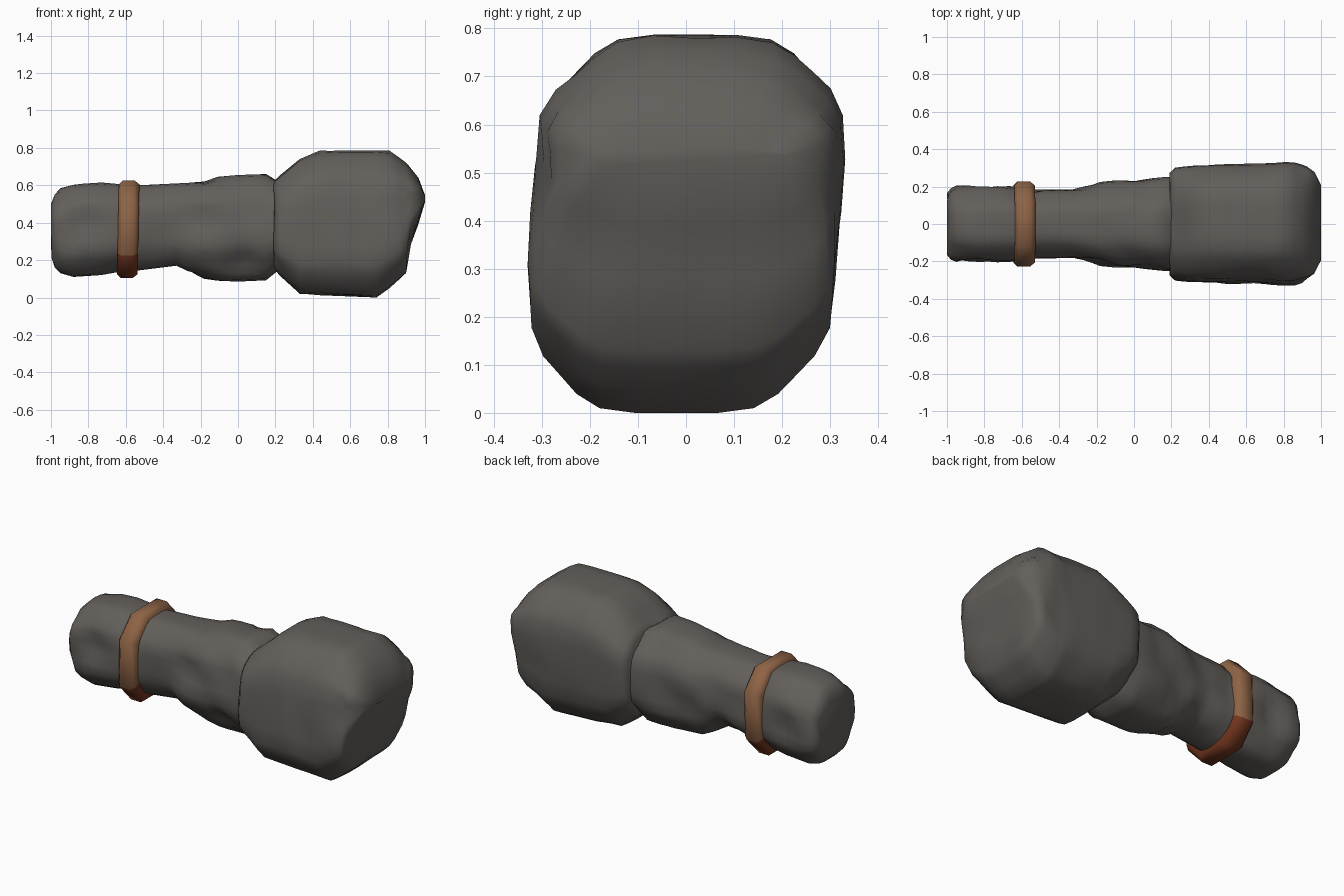
import bpy, bmesh, math
from mathutils import Vector, noise

if "Cube" in bpy.data.objects:
    bpy.data.objects.remove(bpy.data.objects["Cube"])


def material(name, rgb):
    m = bpy.data.materials.new(name)
    m.diffuse_color = (*rgb, 1)
    m.use_nodes = True
    m.node_tree.nodes["Principled BSDF"].inputs["Base Color"].default_value = m.diffuse_color
    return m


stone = material("dark stone", (0.125, 0.115, 0.105))
leather = material("tan leather", (0.27, 0.125, 0.06))
red_leather = material("dark red leather", (0.17, 0.036, 0.013))


def octagon(hy, hz, cut_y, cut_z, per_edge):
    """Chamfered rectangle outline, each of its 8 edges split into per_edge pieces."""
    cy, cz = hy * cut_y, hz * cut_z
    c = [(hy, -hz + cz), (hy, hz - cz), (hy - cy, hz), (-hy + cy, hz),
         (-hy, hz - cz), (-hy, -hz + cz), (-hy + cy, -hz), (hy - cy, -hz)]
    pts = []
    for i in range(8):
        a, b = Vector(c[i]), Vector(c[(i + 1) % 8])
        pts += [a.lerp(b, k / per_edge) for k in range(per_edge)]
    n = len(pts)
    if per_edge > 1:  # soften the corners
        pts = [pts[i] * 0.5 + (pts[i - 1] + pts[(i + 1) % n]) * 0.25 for i in range(n)]
    return pts


def finish(bm, name, mats, angle):
    bmesh.ops.recalc_face_normals(bm, faces=bm.faces)
    me = bpy.data.meshes.new(name)
    bm.to_mesh(me)
    bm.free()
    ob = bpy.data.objects.new(name, me)
    bpy.context.collection.objects.link(ob)
    for m in mats:
        me.materials.append(m)
    bpy.context.view_layer.objects.active = ob
    ob.select_set(True)
    bpy.ops.object.shade_smooth_by_angle(angle=math.radians(angle))
    ob.select_set(False)
    return ob


def rock(name, stations, cut_y, cut_z, shear, rough, dents):
    """Loft octagons through (x, z low, z high, half width), then chip the surface."""
    fine = []
    for a, b in zip(stations, stations[1:]):
        n = max(1, round((b[0] - a[0]) / 0.05))
        fine += [[p + (q - p) * k / n for p, q in zip(a, b)] for k in range(n)]
    fine.append(stations[-1])
    bm = bmesh.new()
    rings = []
    for x, lo, hi, hy in fine:
        mid = (lo + hi) / 2
        rings.append([bm.verts.new((x, p.x + shear * (mid + p.y - 0.4), mid + p.y))
                      for p in octagon(hy, (hi - lo) / 2, cut_y, cut_z, 4)])
    for r, s in zip(rings, rings[1:]):
        for i in range(len(r)):
            j = (i + 1) % len(r)
            bm.faces.new((r[i], r[j], s[j], s[i]))
    bm.faces.new(rings[0])
    bm.faces.new(rings[-1])
    bmesh.ops.recalc_face_normals(bm, faces=bm.faces)
    bm.normal_update()
    moves = []
    for v in bm.verts:
        d = -rough * max(0, noise.noise(v.co * 6))
        for x, y, z, r, depth in dents:
            t = (v.co - Vector((x, y, z))).length / r
            if t < 1:
                d -= depth * (1 - t)
        moves.append(v.normal * d)
    for v, m in zip(bm.verts, moves):
        v.co += m
        v.co.z = max(v.co.z, 0)
    return finish(bm, name, [stone], 50)


# Heavy club head
rock("club_head", [
    (0.19, 0.16, 0.62, 0.27), (0.22, 0.12, 0.65, 0.298), (0.33, 0.02, 0.74, 0.31),
    (0.44, 0.012, 0.787, 0.313), (0.74, 0.0, 0.787, 0.32), (0.81, 0.05, 0.785, 0.325),
    (0.86, 0.09, 0.75, 0.325), (0.90, 0.13, 0.72, 0.313), (0.925, 0.28, 0.69, 0.30),
    (0.965, 0.39, 0.64, 0.27), (1.0, 0.51, 0.55, 0.20)],
    0.46, 0.4, 0.05, 0.015,
    [(0.64, -0.32, 0.34, 0.09, 0.03), (0.88, -0.3, 0.5, 0.1, 0.03), (0.8, 0.33, 0.3, 0.1, 0.03)])

# Shaft and butt end in one piece, pinched under the strap
rock("shaft", [
    (-1.0, 0.21, 0.50, 0.165), (-0.98, 0.16, 0.55, 0.19), (-0.95, 0.13, 0.585, 0.205),
    (-0.88, 0.11, 0.605, 0.208), (-0.73, 0.12, 0.615, 0.205), (-0.62, 0.14, 0.605, 0.20),
    (-0.53, 0.145, 0.60, 0.185), (-0.33, 0.17, 0.61, 0.185), (-0.27, 0.14, 0.613, 0.20),
    (-0.18, 0.10, 0.62, 0.225), (-0.11, 0.09, 0.645, 0.232), (0.0, 0.085, 0.655, 0.235),
    (0.15, 0.092, 0.66, 0.25), (0.21, 0.14, 0.625, 0.25)],
    0.52, 0.48, 0.0, 0.03,
    [(-0.8, -0.2, 0.4, 0.12, 0.035), (-0.2, -0.22, 0.45, 0.12, 0.03),
     (0.02, -0.2, 0.18, 0.13, 0.045), (-0.15, -0.2, 0.2, 0.1, 0.03),
     (-0.8, 0.2, 0.35, 0.12, 0.03), (-0.15, 0.22, 0.25, 0.14, 0.035)])

# Leather strap: rounded band, its lowest segments in darker leather
bm = bmesh.new()
profile = [(-0.055, -0.06), (-0.055, -0.02), (-0.035, 0), (0.03, 0), (0.055, -0.02), (0.055, -0.06)]
loops = []
for dx, inset in profile:
    loop = []
    for p in octagon(0.226 + inset, 0.26 + inset, 0.5, 0.46, 1):
        z = 0.365 + p.y
        loop.append(bm.verts.new((-0.587 + dx + 0.02 * p.y, p.x, z)))
    loops.append(loop)
for k in range(len(loops)):
    r, s = loops[k], loops[(k + 1) % len(loops)]
    for i in range(8):
        j = (i + 1) % 8
        f = bm.faces.new((r[i], r[j], s[j], s[i]))
        f.material_index = 1 if f.calc_center_median().z < 0.22 else 0
finish(bm, "strap", [leather, red_leather], 50)
